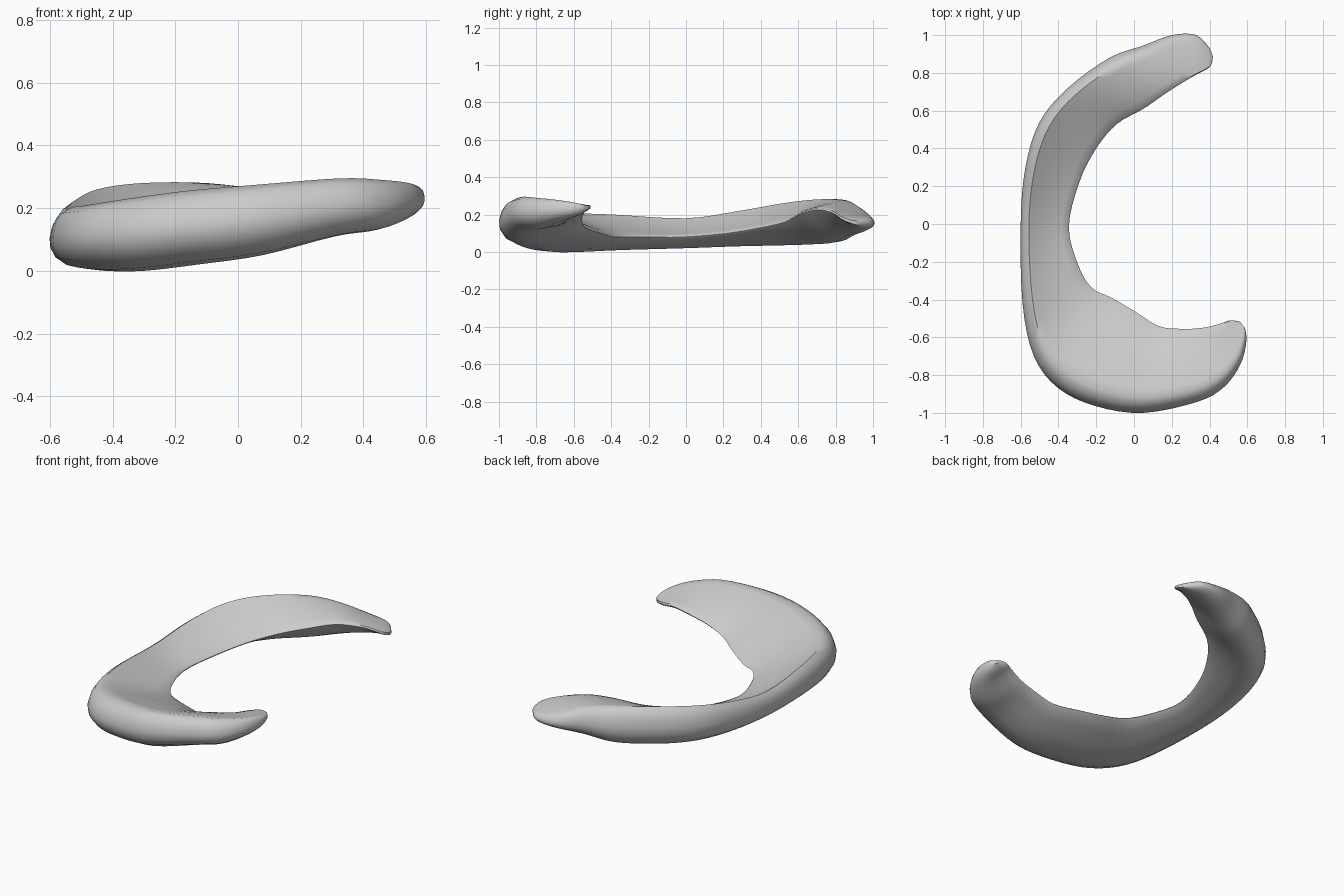
import bpy, bmesh
from mathutils import Vector

default_cube = bpy.data.objects.get("Cube")
if default_cube:
    bpy.data.objects.remove(default_cube, do_unlink=True)

# Stations along the crescent, front horn to back horn:
# outer x, outer y, inner x, inner y, bottom height, rim height, inner edge height
STATIONS = [
    (.587, -.55, .56, -.517, .225, .25, .24),
    (.595, -.62, .51, -.51, .195, .265, .24),
    (.565, -.74, .45, -.53, .165, .28, .23),
    (.48, -.86, .36, -.55, .13, .29, .2),
    (.34, -.94, .25, -.555, .11, .295, .17),
    (.05, -1, .13, -.54, .05, .275, .13),
    (-.2, -.965, 0, -.46, .02, .255, .1),
    (-.4, -.87, -.12, -.39, 0, .23, .08),
    (-.53, -.7, -.22, -.34, 0, .21, .08),
    (-.59, -.42, -.29, -.23, .01, .2, .08),
    (-.6, 0, -.345, -.02, .02, .18, .08),
    (-.575, .3, -.29, .22, .03, .22, .1),
    (-.5, .54, -.2, .4, .035, .26, .13),
    (-.35, .72, -.09, .53, .04, .28, .16),
    (-.13, .88, .05, .61, .05, .28, .2),
    (.05, .945, .18, .7, .085, .255, .225),
    (.2, 1, .31, .78, .11, .205, .21),
    (.33, 1, .4, .83, .13, .18, .18),
    (.405, .925, .418, .885, .145, .165, .16),
]
STEPS = 4
EDGE = 0.008  # half thickness of the thin inner edge


def spline(a, b, c, d, t):
    """Smooth curve through b and c."""
    return [0.5 * (2 * q + (r - p) * t + (2 * p - 5 * q + 4 * r - s) * t ** 2
                   + (3 * q - p - 3 * r + s) * t ** 3)
            for p, q, r, s in zip(a, b, c, d)]


def wedge_ring(ox, oy, ix, iy, low, high, edge):
    """Wedge section: rounded outer wall, sloping top, thin inner edge."""
    outer, inner = Vector((ox, oy)), Vector((ix, iy))
    tall = high - low
    ring = []

    def add(across, z):
        p = outer.lerp(inner, across)
        ring.append((p.x, p.y, z))

    # outer wall, from the underside up to the rounded rim
    for across, up in ((.35, 0), (.19, .03), (.07, .16), (.01, .35),
                       (0, .53), (.03, .75), (.085, .91), (.17, 1)):
        add(across, low + tall * up)
    # top surface, dished in the middle of the crescent, domed on the horns
    sag = tall * (.3 - .6 * oy * oy)
    for k in (.27, .45, .65, .85):
        t = (k - .17) / .83
        add(k, high + (edge + EDGE - high) * t - sag * t * (1 - t))
    add(.98, edge + EDGE)
    add(1, edge)
    add(.98, edge - EDGE)
    # underside, back towards the wall
    for k in (.8, .58):
        t = (k - .35) / .63
        add(k, low + (edge - EDGE - low) * t ** 1.4)
    return ring


# Loft the wedge along the crescent
bm = bmesh.new()
rings = []
last = len(STATIONS) - 1
for i in range(last):
    a, b = STATIONS[max(i - 1, 0)], STATIONS[i]
    c, d = STATIONS[i + 1], STATIONS[min(i + 2, last)]
    for k in range(STEPS):
        rings.append(wedge_ring(*spline(a, b, c, d, k / STEPS)))
rings.append(wedge_ring(*STATIONS[last]))
loops = [[bm.verts.new(p) for p in ring] for ring in rings]
for r, s in zip(loops, loops[1:]):
    for j in range(len(r)):
        n = (j + 1) % len(r)
        bm.faces.new((r[j], r[n], s[n], s[j]))

# Close both horn tips with low fans
for loop in (loops[0], loops[-1]):
    centre = sum((v.co for v in loop), Vector()) / len(loop)
    hub = bm.verts.new(centre)
    for j in range(len(loop)):
        bm.faces.new((loop[j], loop[(j + 1) % len(loop)], hub))
bmesh.ops.recalc_face_normals(bm, faces=bm.faces)

mesh = bpy.data.meshes.new("crescent_wedge")
bm.to_mesh(mesh)
bm.free()
crescent = bpy.data.objects.new("crescent_wedge", mesh)
bpy.context.collection.objects.link(crescent)

# Single pale grey colour
grey = bpy.data.materials.new("pale_grey")
grey.use_nodes = True
colour = (.6, .6, .6, 1)
grey.diffuse_color = colour
grey.node_tree.nodes["Principled BSDF"].inputs["Base Color"].default_value = colour
mesh.materials.append(grey)

bpy.ops.object.select_all(action="DESELECT")
crescent.select_set(True)
bpy.context.view_layer.objects.active = crescent
bpy.ops.object.shade_smooth_by_angle(angle=.9)
